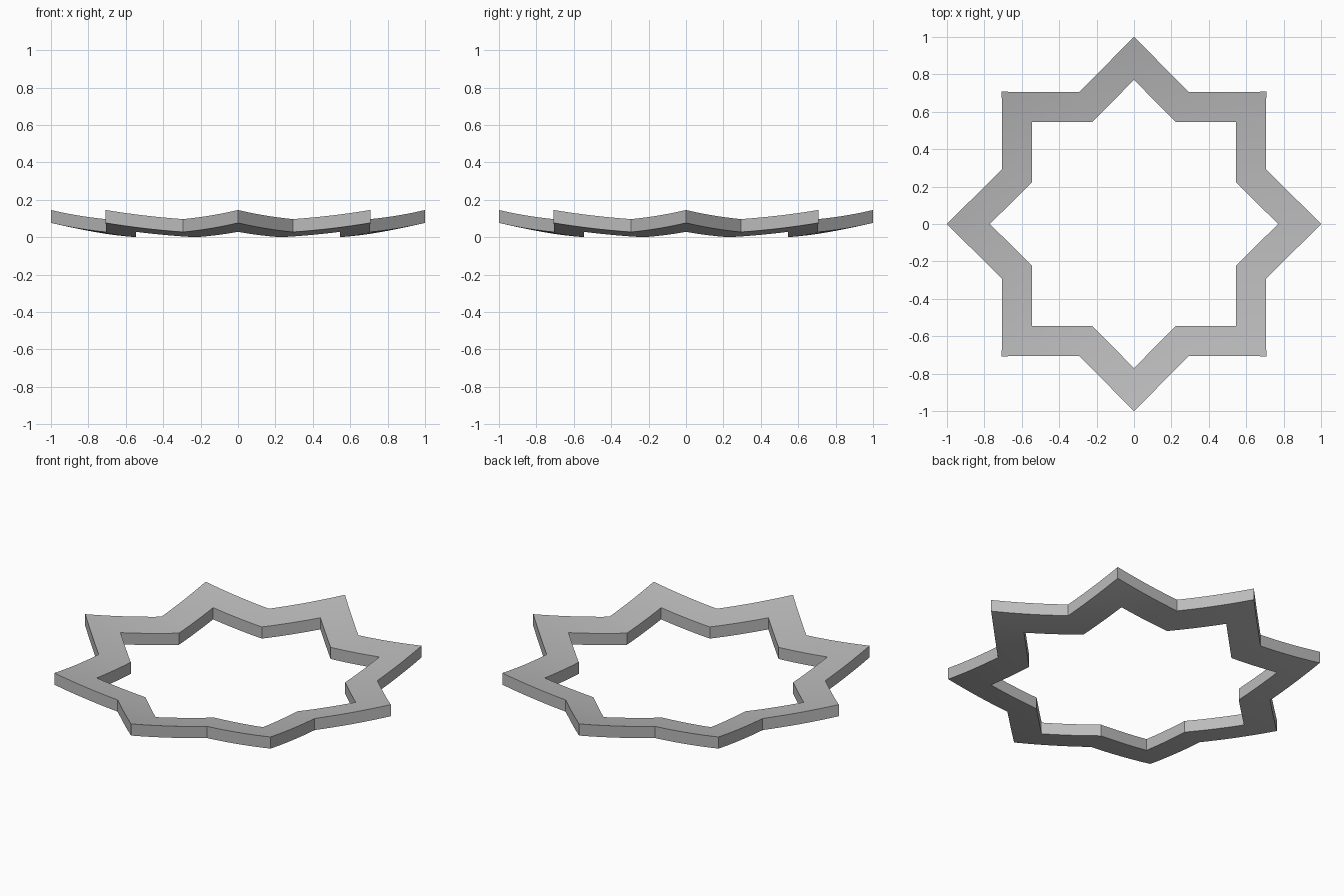
import bpy, bmesh
from math import sin, cos, pi, sqrt
from mathutils import Vector

cube = bpy.data.objects.get("Cube")
if cube:
    bpy.data.objects.remove(cube)

POINTS = 8
VALLEY = 0.765      # radius of the notches between the tips
INNER = 0.77        # scale of the inner outline
THICK = 0.069
R = 4.35            # radius of the shallow dish
ALONG, ACROSS = 8, 4


def dish(r):
    return R - sqrt(R * R - r * r)


BASE = dish(VALLEY * INNER)

# Star outline, each straight edge split so it can follow the dish
corners = []
for i in range(POINTS * 2):
    a = i * pi / POINTS
    r = VALLEY if i % 2 else 1.0
    corners.append(Vector((r * cos(a), r * sin(a))))
outline = []
for p, q in zip(corners, corners[1:] + corners[:1]):
    outline += [p.lerp(q, k / ALONG) for k in range(ALONG)]

# Closed band: lower rings outwards, then upper rings inwards
bm = bmesh.new()
scales = [INNER + (1 - INNER) * k / ACROSS for k in range(ACROSS + 1)]
section = [(s, 0) for s in scales] + [(s, THICK) for s in reversed(scales)]
rings = []
for s, lift in section:
    rings.append([bm.verts.new((p.x * s, p.y * s, dish(p.length * s) - BASE + lift))
                  for p in outline])
n = len(outline)
for a, b in zip(rings, rings[1:] + rings[:1]):
    for i in range(n):
        j = (i + 1) % n
        bm.faces.new((a[i], a[j], b[j], b[i]))
bmesh.ops.recalc_face_normals(bm, faces=bm.faces)

mesh = bpy.data.meshes.new("star_ring")
bm.to_mesh(mesh)
bm.free()
ring = bpy.data.objects.new("star_ring", mesh)
bpy.context.collection.objects.link(ring)

# Plain grey finish
grey = bpy.data.materials.new("plain_grey")
grey.use_nodes = True
colour = (0.5, 0.5, 0.5, 1)
grey.diffuse_color = colour
grey.node_tree.nodes["Principled BSDF"].inputs["Base Color"].default_value = colour
mesh.materials.append(grey)

# Smooth dish surfaces with crisp corners
bpy.ops.object.select_all(action='DESELECT')
ring.select_set(True)
bpy.context.view_layer.objects.active = ring
bpy.ops.object.shade_smooth_by_angle(angle=pi / 6)
